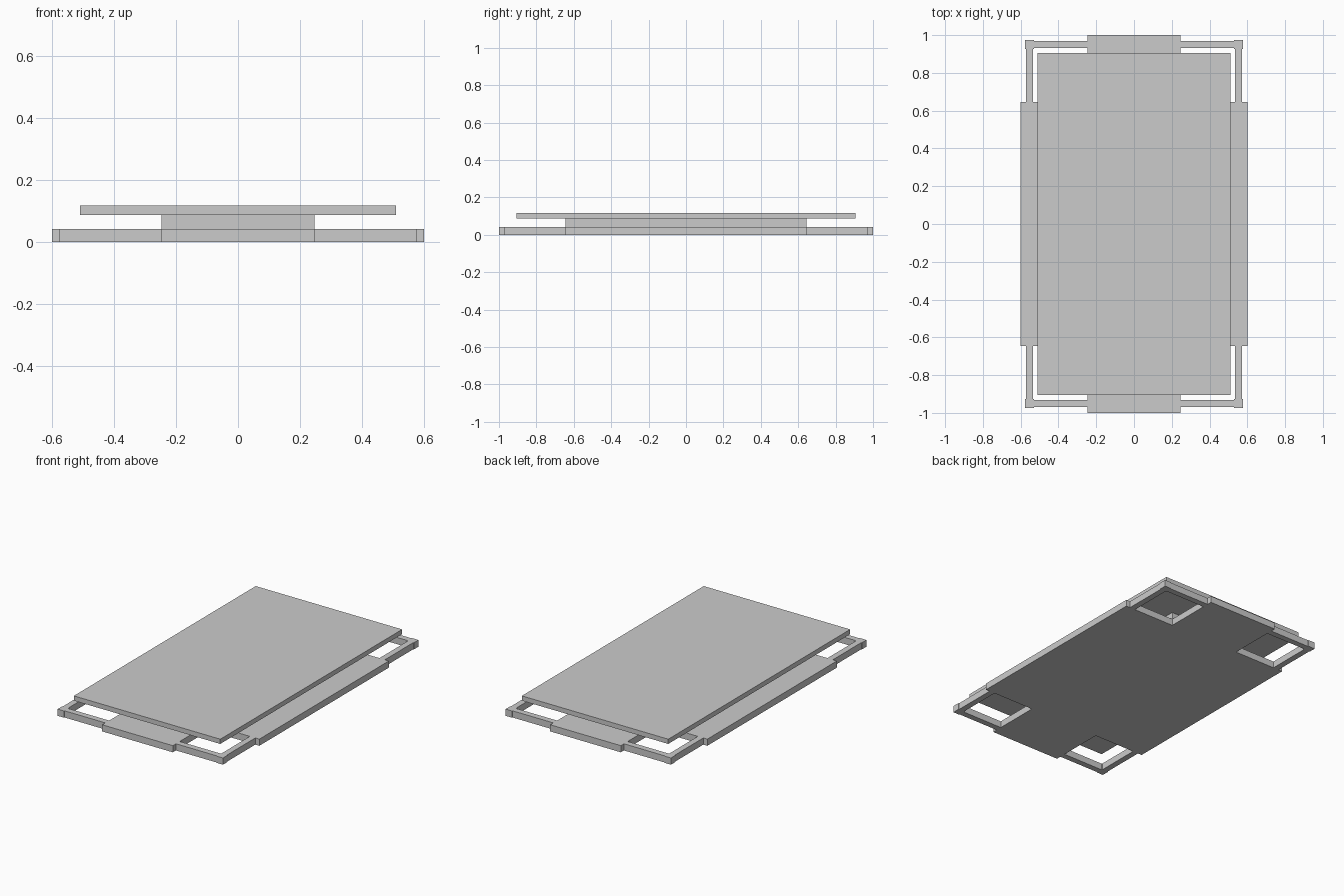
import bpy, bmesh

if "Cube" in bpy.data.objects:
    bpy.data.objects.remove(bpy.data.objects["Cube"])

BASE_H, MID_H, TOP_H = 0.042, 0.087, 0.117
SX, SY = 0.60, 1.00        # outer reach of the cross-shaped base
NX, NY = 0.246, 0.645      # inner corners of the cross


def finish(name, bm):
    bmesh.ops.recalc_face_normals(bm, faces=bm.faces)
    mesh = bpy.data.meshes.new(name)
    bm.to_mesh(mesh)
    bm.free()
    obj = bpy.data.objects.new(name, mesh)
    bpy.context.collection.objects.link(obj)
    return obj


def prism(name, outline, z0, z1):
    bm = bmesh.new()
    face = bm.faces.new([bm.verts.new((x, y, z0)) for x, y in outline])
    ext = bmesh.ops.extrude_face_region(bm, geom=[face], use_keep_orig=True)
    verts = [g for g in ext["geom"] if isinstance(g, bmesh.types.BMVert)]
    bmesh.ops.translate(bm, verts=verts, vec=(0, 0, z1 - z0))
    return finish(name, bm)


def box(name, x0, x1, y0, y1, z0, z1):
    return prism(name, [(x0, y0), (x1, y0), (x1, y1), (x0, y1)], z0, z1)


# Cross-shaped base plate
prism("base_plate", [
    (SX, -NY), (SX, NY), (NX, NY), (NX, SY), (-NX, SY), (-NX, NY),
    (-SX, NY), (-SX, -NY), (-NX, -NY), (-NX, -SY), (NX, -SY), (NX, -NY),
], 0, BASE_H)

# Raised core and the top panel it carries
box("core_block", -NX, NX, -NY, NY, BASE_H, MID_H)
box("top_panel", -0.51, 0.51, -0.905, 0.905, MID_H, TOP_H)

# Open corner frames: two rails meeting at a slightly thicker post
PX0, PX1, PY0, PY1 = 0.53, 0.576, 0.927, 0.973
parts = [
    ("side_rail", 0.534, 0.572, NY, PY0),
    ("end_rail", NX, PX0, 0.931, 0.969),
    ("corner_post", PX0, PX1, PY0, PY1),
]
for name, x0, x1, y0, y1 in parts:
    rail = box(name, x0, x1, y0, y1, 0, BASE_H)
    mirror = rail.modifiers.new("mirror", 'MIRROR')
    mirror.use_axis = (True, True, False)
    mirror.use_mirror_merge = False
